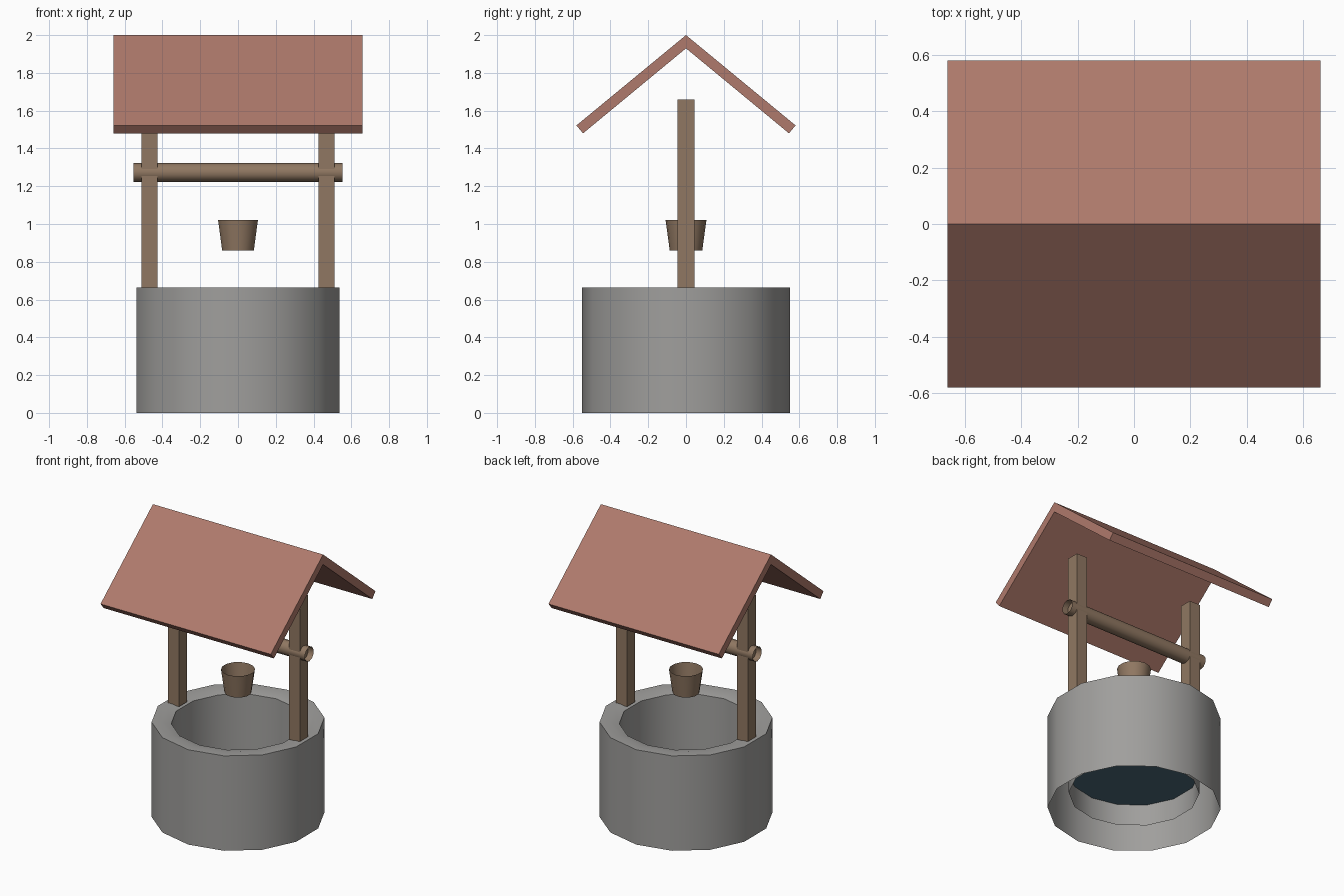
import bpy, bmesh
from math import sin, cos, pi, radians
from mathutils import Matrix

if "Cube" in bpy.data.objects:
    bpy.data.objects.remove(bpy.data.objects["Cube"])


def material(name, rgb):
    m = bpy.data.materials.new(name)
    m.use_nodes = True
    m.diffuse_color = (*rgb, 1)
    m.node_tree.nodes["Principled BSDF"].inputs["Base Color"].default_value = (*rgb, 1)
    return m


stone = material("grey stone", (0.35, 0.345, 0.335))
wood = material("brown wood", (0.28, 0.187, 0.122))
tile = material("red clay roof", (0.43, 0.195, 0.15))
water_blue = material("dark water", (0.07, 0.14, 0.19))


def finish(bm, name, mat, smooth=False):
    mesh = bpy.data.meshes.new(name)
    bm.to_mesh(mesh)
    bm.free()
    mesh.materials.append(mat)
    ob = bpy.data.objects.new(name, mesh)
    bpy.context.collection.objects.link(ob)
    if smooth:
        bpy.ops.object.select_all(action="DESELECT")
        ob.select_set(True)
        bpy.context.view_layer.objects.active = ob
        bpy.ops.object.shade_smooth_by_angle(angle=radians(40))
    return ob


def lathe(name, profile, mat, sides=14, start=pi / 2, matrix=Matrix()):
    """Spin (radius, height) points around z."""
    bm = bmesh.new()
    rings = []
    for r, z in profile:
        angles = [start + 2 * pi * i / sides for i in range(sides)]
        rings.append([bm.verts.new((r * cos(a), r * sin(a), z)) for a in angles])
    for low, high in zip(rings, rings[1:]):
        for i in range(sides):
            j = (i + 1) % sides
            bm.faces.new((low[i], low[j], high[j], high[i]))
    bmesh.ops.remove_doubles(bm, verts=bm.verts, dist=1e-5)
    bm.transform(matrix)
    return finish(bm, name, mat, smooth=True)


def box(name, center, size, mat):
    bm = bmesh.new()
    bmesh.ops.create_cube(bm, size=1)
    bm.transform(Matrix.Translation(center) @ Matrix.Diagonal((*size, 1)))
    return finish(bm, name, mat)


# Stone ring: outer wall, rim with a slight inner lip, shorter inner wall
lathe("well_wall", [(0.55, 0), (0.55, 0.665), (0.485, 0.665), (0.425, 0.65), (0.415, 0.11)], stone)

# Water surface inside the shaft
lathe("water", [(0.416, 0.26), (0, 0.26)], water_blue)

# Bucket, open at the top
lathe("bucket", [(0, 0.86), (0.086, 0.86), (0.108, 1.02)], wood)

# Hollow winding axle lying along x
lathe("axle", [(0.05, -0.553), (0.05, 0.553)], wood, sides=10, start=0,
      matrix=Matrix.Translation((0, 0, 1.273)) @ Matrix.Rotation(pi / 2, 4, "Y"))

# Posts
for side, label in ((-1, "right"), (1, "left")):
    box(label + "_post", (side * 0.468, 0, 1.16), (0.085, 0.09, 1.0), wood)

# Roof: two sloping slabs meeting at the ridge
for side, label in ((-1, "front"), (1, "back")):
    section = [(0, 2.0), (0.58, 1.522), (0.545, 1.48), (0, 1.93)]
    bm = bmesh.new()
    ends = [[bm.verts.new((x, side * y, z)) for y, z in section] for x in (-0.66, 0.66)]
    for end in ends:
        bm.faces.new(end)
    for i in range(4):
        j = (i + 1) % 4
        bm.faces.new((ends[0][i], ends[0][j], ends[1][j], ends[1][i]))
    bmesh.ops.recalc_face_normals(bm, faces=bm.faces)
    finish(bm, label + "_roof_slab", tile)
